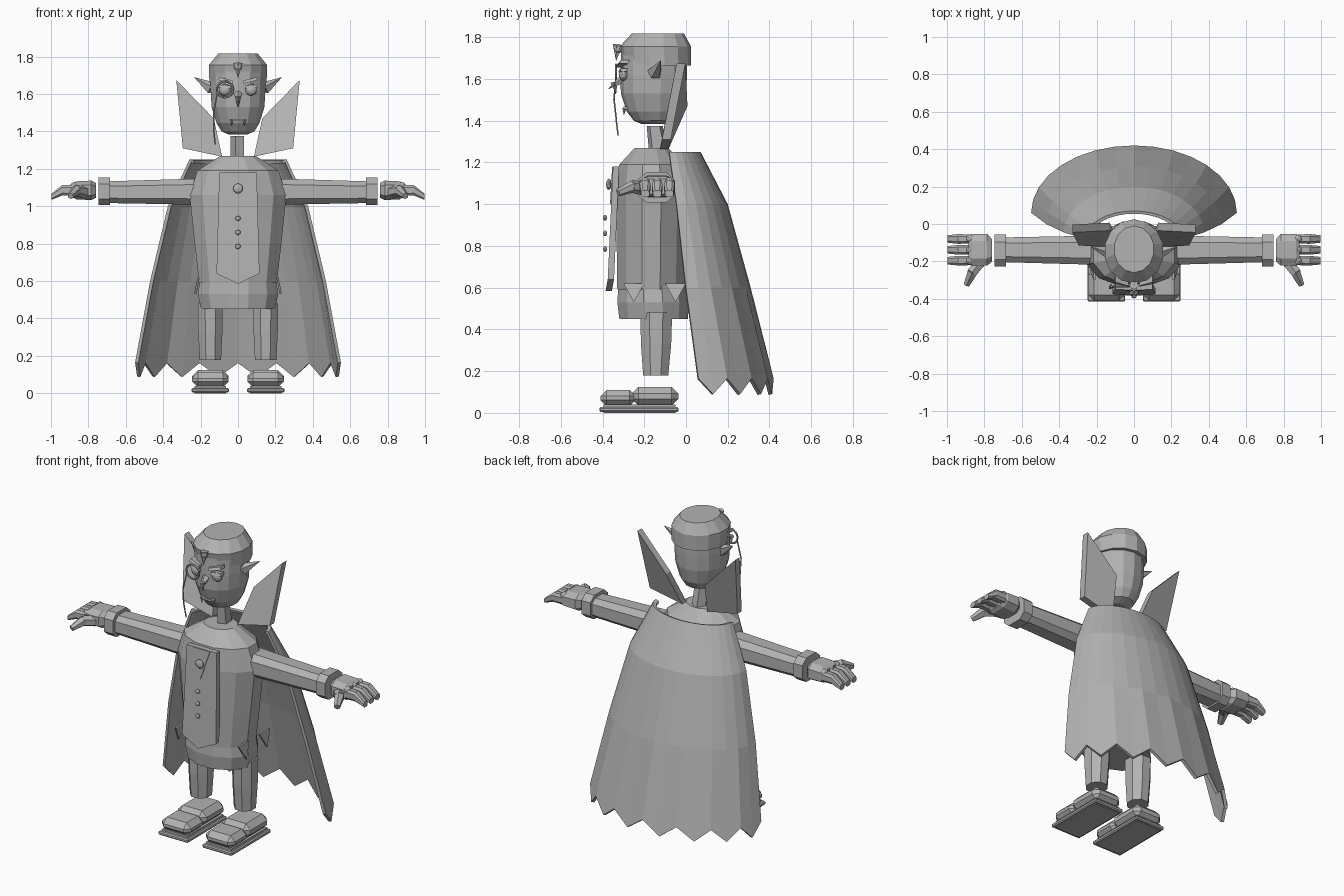
import bpy, bmesh
from math import sin, cos, pi
from mathutils import Vector, Matrix

cube = bpy.data.objects.get("Cube")
if cube:
    bpy.data.objects.remove(cube)

grey = bpy.data.materials.new("plain_grey")
grey.use_nodes = True
GREY = (0.45, 0.45, 0.45, 1)
grey.diffuse_color = GREY
grey.node_tree.nodes["Principled BSDF"].inputs["Base Color"].default_value = GREY


def finish(name, bm):
    bmesh.ops.recalc_face_normals(bm, faces=bm.faces)
    mesh = bpy.data.meshes.new(name)
    bm.to_mesh(mesh)
    bm.free()
    mesh.materials.append(grey)
    ob = bpy.data.objects.new(name, mesh)
    bpy.context.collection.objects.link(ob)
    return ob


def loft(name, rings):
    """Skin closed rings of points and cap both ends."""
    bm = bmesh.new()
    loops = [[bm.verts.new(p) for p in ring] for ring in rings]
    n = len(loops[0])
    for a, b in zip(loops, loops[1:]):
        for i in range(n):
            j = (i + 1) % n
            bm.faces.new((a[i], a[j], b[j], b[i]))
    bm.faces.new(loops[0])
    bm.faces.new(loops[-1])
    return finish(name, bm)


def column(name, sections, n, x=0, turn=0.5):
    """Stack of ellipses given as z, half width, front y, back y."""
    rings = []
    for z, w, front, back in sections:
        k = [2 * pi * (i + turn) / n for i in range(n)]
        rings.append([(x + w * cos(t), (front + back) / 2 + (back - front) / 2 * sin(t), z) for t in k])
    return loft(name, rings)


def limb(name, points, side):
    """Eight-sided bar along x from sections x, y, z, half depth, half height."""
    rings = []
    for x, y, z, d, h in points:
        c = 0.55
        prof = [(1, c), (c, 1), (-c, 1), (-1, c), (-1, -c), (-c, -1), (c, -1), (1, -c)]
        rings.append([(side * x, y + d * u, z + h * v) for u, v in prof])
    return loft(name, rings)


def block(name, lo, hi, bevel=0.0):
    bm = bmesh.new()
    lo, hi = Vector(lo), Vector(hi)
    m = Matrix.Translation((lo + hi) / 2) @ Matrix.Diagonal((*(hi - lo), 1))
    bmesh.ops.create_cube(bm, size=1, matrix=m)
    if bevel:
        bmesh.ops.bevel(bm, geom=bm.edges[:], offset=bevel, segments=1, affect='EDGES')
    return finish(name, bm)


def spike(name, a, b, r1, r2=0.0, n=6):
    """Cone or rod from point a to point b."""
    a, b = Vector(a), Vector(b)
    d = b - a
    m = Matrix.Translation((a + b) / 2) @ d.to_track_quat('Z', 'Y').to_matrix().to_4x4()
    bm = bmesh.new()
    bmesh.ops.create_cone(bm, cap_ends=True, segments=n, radius1=r1, radius2=r2, depth=d.length, matrix=m)
    return finish(name, bm)


def ball(name, centre, r, squash=1.0):
    bm = bmesh.new()
    m = Matrix.Translation(centre) @ Matrix.Diagonal((r, r * squash, r, 1))
    bmesh.ops.create_icosphere(bm, subdivisions=2, radius=1, matrix=m)
    return finish(name, bm)


def slab(name, pts, thickness):
    """Flat polygon thickened along a vector."""
    t = Vector(thickness)
    return loft(name, [pts, [Vector(p) + t for p in pts]])


# Head, hair and neck
column("head", [(1.383, .05, -.21, -.10), (1.40, .09, -.25, -.05), (1.445, .118, -.285, -.02),
                (1.53, .145, -.312, 0), (1.62, .15, -.315, .005), (1.75, .15, -.31, .005)], 14)
column("hair", [(1.665, .157, -.30, .025), (1.755, .16, -.318, .025), (1.817, .108, -.26, -.01)], 14)
column("neck", [(1.25, .04, -.18, -.08), (1.375, .04, -.19, -.11)], 5)

# Torso, trousers seat and coat hem
column("coat", [(.59, .215, -.335, 0), (.80, .24, -.338, .005), (1.06, .268, -.34, .01),
                (1.19, .225, -.325, -.01), (1.268, .10, -.25, -.08)], 12)
column("seat", [(.45, .205, -.325, .015), (.53, .222, -.335, .02), (.61, .21, -.33, .01)], 12)

# Shirt front with neckline, brooch and buttons
slab("shirt_front", [(-.10, -.35, 1.18), (.10, -.35, 1.18), (.115, -.375, .64),
                     (0, -.385, .585), (-.115, -.375, .64)], (0, .03, 0))
slab("neckline", [(-.058, -.354, 1.178), (.058, -.354, 1.178), (0, -.364, 1.0)], (0, .008, 0))
ball("brooch", (0, -.37, 1.095), .027, .5)
for z in (.935, .86, .785):
    ball("button", (0, -.388, z), .014, .7)

# Cape: half-round rows widening to a ragged hem
rows = [(1.245, .235, -.075, .055), (1.25, .26, -.08, .07), (1.0, .375, -.045, .20),
        (.60, .47, 0, .31), (.15, .55, .06, .42)]
bm = bmesh.new()
n = 16
grid = []
for r, (z, w, front, back) in enumerate(rows):
    hem = r == len(rows) - 1
    row = []
    for i in range(n + 1):
        t = pi * i / n
        drop = (-.06 if i % 2 else .015) if hem else 0
        row.append(bm.verts.new((w * cos(t), front + (back - front) * sin(t), z + drop)))
    grid.append(row)
for a, b in zip(grid, grid[1:]):
    for i in range(n):
        bm.faces.new((a[i], a[i + 1], b[i + 1], b[i]))
cape = finish("cape", bm)
solid = cape.modifiers.new("thickness", 'SOLIDIFY')
solid.thickness = .018

# Facial features on the centre line
spike("hair_peak", (0, -.325, 1.765), (0, -.335, 1.685), .026, n=5)
ball("hair_peak_knob", (0, -.325, 1.745), .022)
spike("nose", (0, -.30, 1.60), (0, -.375, 1.55), .024, n=5)
spike("nose_tip", (0, -.345, 1.585), (0, -.335, 1.525), .017, n=4)
block("mouth", (-.045, -.30, 1.455), (.045, -.278, 1.467))

# Monocle and its chain
bpy.ops.mesh.primitive_torus_add(major_radius=.043, minor_radius=.006, major_segments=16,
                                 minor_segments=6, location=(-.07, -.335, 1.625),
                                 rotation=(pi / 2, 0, 0))
monocle = bpy.context.object
monocle.name = "monocle"
monocle.data.materials.append(grey)
chain = [(-.11, -.335, 1.61), (-.13, -.345, 1.5), (-.13, -.335, 1.41), (-.122, -.325, 1.33)]
for a, b in zip(chain, chain[1:]):
    spike("monocle_chain", a, b, .004, .004, 5)

for s, side in ((1, "left_"), (-1, "right_")):
    # Face pairs
    ball(side + "eye", (s * .07, -.30, 1.622), .032, .7)
    slab(side + "eyelid", [(s * .035, -.325, 1.63), (s * .105, -.315, 1.635),
                           (s * .10, -.31, 1.65), (s * .04, -.32, 1.645)], (0, .03, 0))
    slab(side + "brow", [(s * .03, -.335, 1.655), (s * .105, -.32, 1.675),
                         (s * .10, -.31, 1.69), (s * .03, -.33, 1.672)], (0, .04, 0))
    spike(side + "fang", (s * .035, -.295, 1.46), (s * .035, -.298, 1.425), .01, n=4)
    spike(side + "ear", (s * .14, -.15, 1.63), (s * .235, -.12, 1.69), .036, n=5)

    # Collar wing
    slab(side + "collar", [(s * .33, -.045, 1.675), (s * .295, -.115, 1.31), (s * .085, -.125, 1.265),
                           (s * .13, -.035, 1.47)], (0, .042, 0))

    # Coat hem points hanging beside the seat
    for y in (-.25, -.05):
        slab(side + "hem_point", [(s * .205, y - .05, .62), (s * .205, y + .05, .62),
                                  (s * .222, y, .53)], (s * .012, 0, 0))

    # Sleeve, cuff and hand
    limb(side + "sleeve", [(.20, -.14, 1.078, .078, .07), (.70, -.138, 1.075, .066, .058)], s)
    limb(side + "cuff", [(.685, -.142, 1.08, .085, .073), (.745, -.142, 1.08, .085, .073)], s)
    limb(side + "palm", [(.76, -.14, 1.085, .06, .04), (.785, -.138, 1.085, .085, .052),
                         (.865, -.138, 1.085, .085, .048), (.885, -.138, 1.085, .075, .036)], s)
    for y in (-.08, -.138, -.196):
        limb(side + "finger", [(.87, y, 1.085, .024, .03), (.94, y, 1.085, .026, .028),
                               (.998, y, 1.05, .02, .016)], s)
        ball(side + "knuckle", (s * .875, y, 1.105), .024)
    spike(side + "thumb_base", (s * .82, -.20, 1.075), (s * .868, -.262, 1.085), .034, .03)
    spike(side + "thumb_tip", (s * .862, -.255, 1.085), (s * .895, -.325, 1.055), .03, .018)

    # Leg and shoe
    column(side + "leg", [(.178, .062, -.21, -.08), (.33, .07, -.222, -.065), (.48, .072, -.225, -.06)],
           8, s * .148)
    c = s * .148
    block(side + "sole", (c - .1, -.415, .005), (c + .1, -.035, .028), .006)
    block(side + "heel", (c - .097, -.26, .035), (c + .097, -.037, .125), .032)
    block(side + "toe", (c - .097, -.41, .032), (c + .097, -.24, .11), .03)
    block(side + "welt", (c - .085, -.395, 0), (c + .085, -.05, .04))
